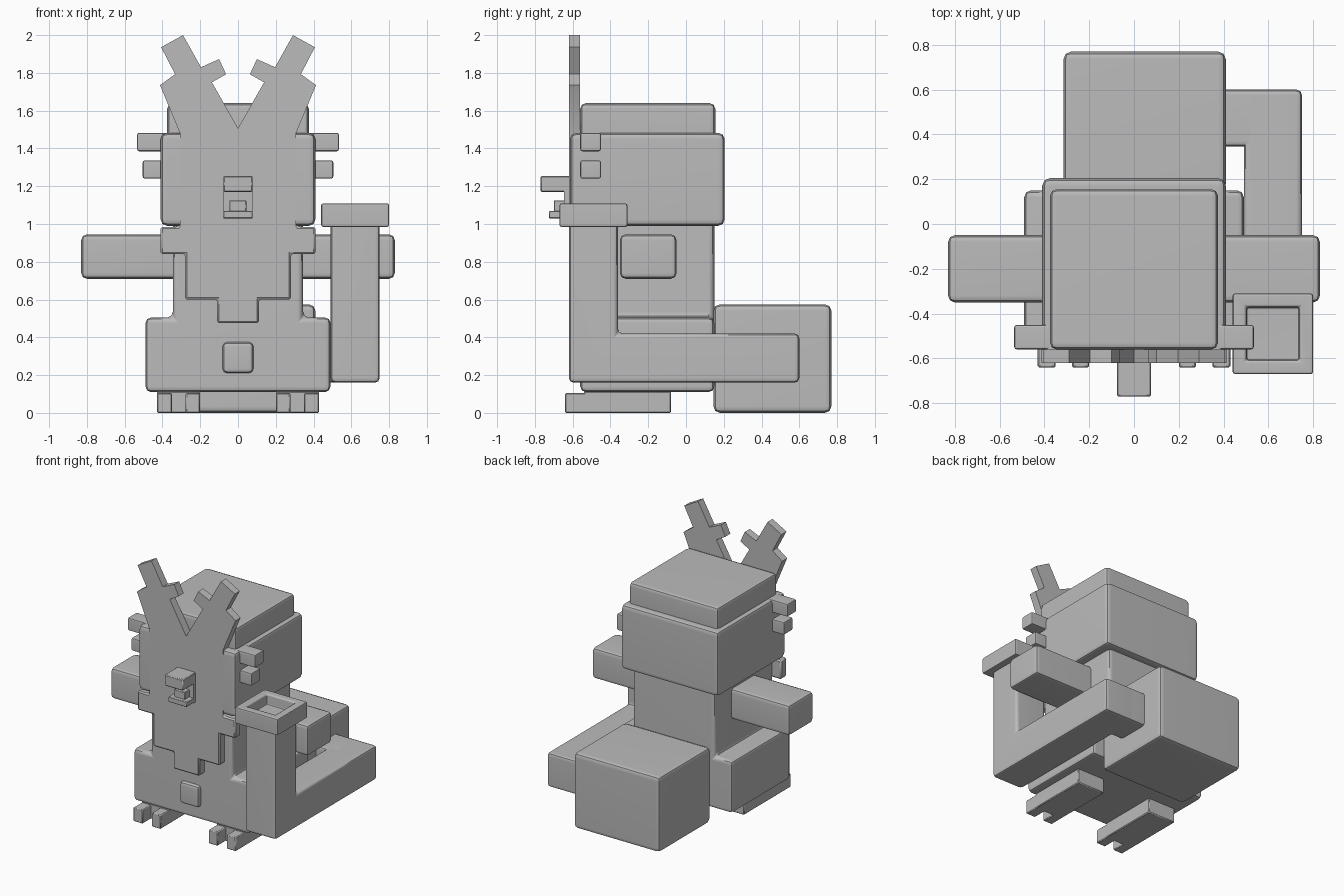
import bpy, bmesh, math
from mathutils import Vector

if "Cube" in bpy.data.objects:
    bpy.data.objects.remove(bpy.data.objects["Cube"])

grey = bpy.data.materials.new("plain grey")
grey.diffuse_color = (0.5, 0.5, 0.5, 1)
grey.use_nodes = True
grey.node_tree.nodes["Principled BSDF"].inputs["Base Color"].default_value = grey.diffuse_color


def finish(name, bm, bevel=0.0, seg=2):
    """Round the sharp edges, shade, and link the part."""
    bmesh.ops.recalc_face_normals(bm, faces=bm.faces[:])
    if bevel:
        sharp = [e for e in bm.edges if e.calc_face_angle(0) > math.radians(30)]
        bmesh.ops.bevel(bm, geom=sharp, offset=bevel, segments=seg,
                        profile=0.5, affect='EDGES', clamp_overlap=True)
    mesh = bpy.data.meshes.new(name)
    bm.to_mesh(mesh)
    bm.free()
    mesh.materials.append(grey)
    ob = bpy.data.objects.new(name, mesh)
    bpy.context.collection.objects.link(ob)
    bpy.ops.object.select_all(action='DESELECT')
    ob.select_set(True)
    bpy.context.view_layer.objects.active = ob
    bpy.ops.object.shade_smooth_by_angle(angle=math.radians(38))
    if bevel:
        wn = ob.modifiers.new("weighted normals", 'WEIGHTED_NORMAL')
        wn.keep_sharp = True
    return ob


def prism(name, pts, axis, lo, hi, bevel=0.0, seg=2):
    """Extrude a profile along x (points are y, z) or y (points are x, z)."""
    bm = bmesh.new()
    at = (lambda a, b, d: (d, a, b)) if axis == 'x' else (lambda a, b, d: (a, d, b))
    face = bm.faces.new([bm.verts.new(at(a, b, lo)) for a, b in pts])
    res = bmesh.ops.extrude_face_region(bm, geom=[face])
    verts = [v for v in res["geom"] if isinstance(v, bmesh.types.BMVert)]
    step = (hi - lo, 0, 0) if axis == 'x' else (0, hi - lo, 0)
    bmesh.ops.translate(bm, verts=verts, vec=Vector(step))
    return finish(name, bm, bevel, seg)


def box(name, x, y, z, bevel=0.0, seg=2):
    pts = [(x[0], z[0]), (x[1], z[0]), (x[1], z[1]), (x[0], z[1])]
    return prism(name, pts, 'y', y[0], y[1], bevel, seg)


def mirrored(half):
    """Close a right-half outline with its mirror image across x = 0."""
    return half + [(-a, b) for a, b in reversed(half) if abs(a) > 1e-6]


# Body: hips and torso in one outline
prism("body", mirrored([(0.345, 1.03), (0.345, 0.505), (0.49, 0.505), (0.49, 0.11)]),
      'y', -0.56, 0.15, 0.03)
box("belly_button", (-0.082, 0.082), (-0.59, -0.5), (0.21, 0.375), 0.025)

# Head and cap on top
box("head", (-0.41, 0.41), (-0.615, 0.205), (0.99, 1.483), 0.035)
box("head_top", (-0.375, 0.375), (-0.56, 0.155), (1.4, 1.64), 0.03)

# Face plate with antlers, and the stepped beard below it
antlers = [(0, 1.507), (0.138, 1.75), (0.063, 1.793), (0.10, 1.873), (0.196, 1.83),
           (0.291, 2.0), (0.407, 1.936), (0.333, 1.793), (0.413, 1.735),
           (0.307, 1.48), (0.307, 0.97)]
prism("antler_face_plate", mirrored(antlers), 'y', -0.62, -0.56)
beard = [(0.307, 1.0), (0.32, 0.985), (0.41, 0.985), (0.41, 0.84), (0.28, 0.84),
         (0.28, 0.60), (0.11, 0.60), (0.11, 0.475)]
prism("beard", mirrored(beard), 'y', -0.62, -0.55, 0.01, 1)

# Nose and mouth
box("nose", (-0.077, 0.077), (-0.77, -0.6), (1.17, 1.255), 0.006, 1)
box("mouth_back", (-0.077, 0.077), (-0.645, -0.6), (1.03, 1.18))
box("tooth", (-0.046, 0.044), (-0.70, -0.6), (1.06, 1.125), 0.004, 1)
box("lower_lip", (-0.077, 0.077), (-0.725, -0.6), (1.03, 1.07), 0.004, 1)

# Paired parts
for side, s in (("left", -1), ("right", 1)):
    def xs(a, b):
        return tuple(sorted((s * a, s * b)))
    box(side + "_upper_ear", xs(0.37, 0.535), (-0.56, -0.45), (1.385, 1.483), 0.012)
    box(side + "_lower_ear", xs(0.37, 0.505), (-0.56, -0.45), (1.24, 1.337), 0.012)
    box(side + "_arm", xs(0.3, 0.83), (-0.35, -0.05), (0.71, 0.945), 0.03)
    box(side + "_foot", xs(0.20, 0.43), (-0.54, -0.08), (0, 0.115), 0.006, 1)
    box(side + "_inner_toe", xs(0.20, 0.277), (-0.64, -0.5), (0, 0.105), 0.006, 1)
    box(side + "_outer_toe", xs(0.35, 0.43), (-0.64, -0.5), (0, 0.105), 0.006, 1)

# Tank on the back and the pipe that runs round to the front
box("back_tank", (-0.315, 0.41), (0.145, 0.77), (0, 0.575), 0.035)
prism("pipe", [(-0.62, 0.16), (0.60, 0.16), (0.60, 0.42), (-0.36, 0.42),
               (-0.36, 1.02), (-0.62, 1.02)], 'x', 0.49, 0.75, 0.025)
box("pipe_link", (0.36, 0.6), (0.345, 0.60), (0.16, 0.42), 0.025)

# Pipe rim with a sunken opening
bm = bmesh.new()
bmesh.ops.create_cube(bm, size=1)
bmesh.ops.scale(bm, verts=bm.verts[:], vec=(0.36, 0.36, 0.125))
bmesh.ops.translate(bm, verts=bm.verts[:], vec=(0.62, -0.49, 1.047))
top = max(bm.faces, key=lambda f: f.calc_center_median().z)
bmesh.ops.inset_individual(bm, faces=[top], thickness=0.087)
floor = bmesh.ops.extrude_face_region(bm, geom=[top])
bmesh.ops.delete(bm, geom=[top], context='FACES')
bmesh.ops.translate(bm, verts=[v for v in floor["geom"] if isinstance(v, bmesh.types.BMVert)],
                    vec=(0, 0, -0.08))
finish("pipe_rim", bm, 0.012, 2)
